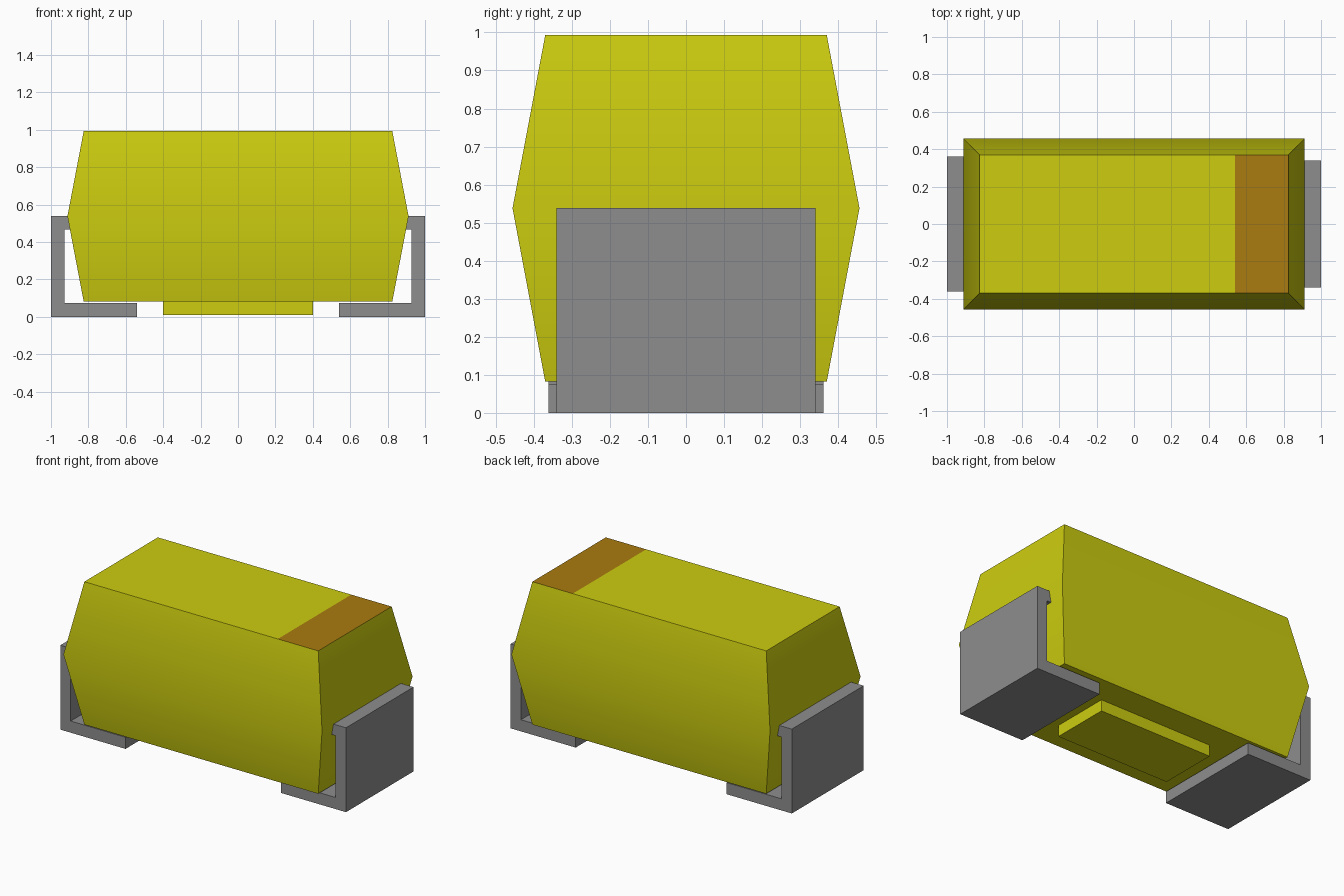
import bpy, bmesh, math

cube = bpy.data.objects.get("Cube")
if cube:
    bpy.data.objects.remove(cube, do_unlink=True)


def material(name, rgb):
    m = bpy.data.materials.new(name)
    m.use_nodes = True
    m.diffuse_color = (*rgb, 1)
    m.node_tree.nodes["Principled BSDF"].inputs["Base Color"].default_value = (*rgb, 1)
    return m


yellow = material("yellow resin", (0.61, 0.61, 0.005))
orange = material("orange band", (0.40, 0.20, 0.005))
grey = material("grey metal", (0.27, 0.27, 0.27))


def finish(name, bm, mats):
    bmesh.ops.recalc_face_normals(bm, faces=bm.faces)
    mesh = bpy.data.meshes.new(name)
    bm.to_mesh(mesh)
    bm.free()
    for m in mats:
        mesh.materials.append(m)
    obj = bpy.data.objects.new(name, mesh)
    bpy.context.collection.objects.link(obj)
    return obj


def stack(name, layers, mats):
    """Loft centred rectangles given as (half x, half y, z)."""
    bm = bmesh.new()
    rings = [[bm.verts.new((sx * hx, sy * hy, z))
              for sx, sy in ((-1, -1), (1, -1), (1, 1), (-1, 1))]
             for hx, hy, z in layers]
    for a, b in zip(rings, rings[1:]):
        for i in range(4):
            j = (i + 1) % 4
            bm.faces.new((a[i], a[j], b[j], b[i]))
    bm.faces.new(rings[0])
    bm.faces.new(rings[-1])
    return finish(name, bm, mats)


# Moulded body, widest at its parting line
TOP = 0.993
body = stack("body", [(0.825, 0.37, 0.082), (0.912, 0.456, 0.538),
                      (0.825, 0.37, TOP)], [yellow, orange])

# Polarity band: cut the top face and colour the +x piece
bm = bmesh.new()
bm.from_mesh(body.data)
top = [f for f in bm.faces if f.calc_center_median().z > TOP - 0.01]
edges = [e for f in top for e in f.edges]
bmesh.ops.bisect_plane(bm, geom=top + edges + list(top[0].verts),
                       plane_co=(0.54, 0, 0), plane_no=(1, 0, 0))
for f in bm.faces:
    c = f.calc_center_median()
    f.material_index = int(c.z > TOP - 0.01 and c.x > 0.54)
bm.to_mesh(body.data)
bm.free()

# Soft shading across the parting line, sharp elsewhere
bpy.ops.object.select_all(action='DESELECT')
body.select_set(True)
bpy.context.view_layer.objects.active = body
bpy.ops.object.shade_smooth_by_angle(angle=math.radians(30))

# Standoff pad beneath the body
stack("standoff_pad", [(0.40, 0.19, 0.01), (0.40, 0.19, 0.085)], [yellow])

# Bent terminals: foot, upright and a lip that enters the body
PROFILE = [(0.54, 0), (1, 0), (1, 0.538), (0.89, 0.538), (0.89, 0.468),
           (0.927, 0.468), (0.927, 0.074), (0.54, 0.074)]


def terminal(name, side, half_width):
    bm = bmesh.new()
    face = bm.faces.new([bm.verts.new((side * x, -half_width, z)) for x, z in PROFILE])
    ext = bmesh.ops.extrude_face_region(bm, geom=[face])["geom"]
    bmesh.ops.translate(bm, vec=(0, 2 * half_width, 0),
                        verts=[v for v in ext if isinstance(v, bmesh.types.BMVert)])
    finish(name, bm, [grey])


terminal("left_terminal", 1, 0.34)
terminal("right_terminal", -1, 0.362)
